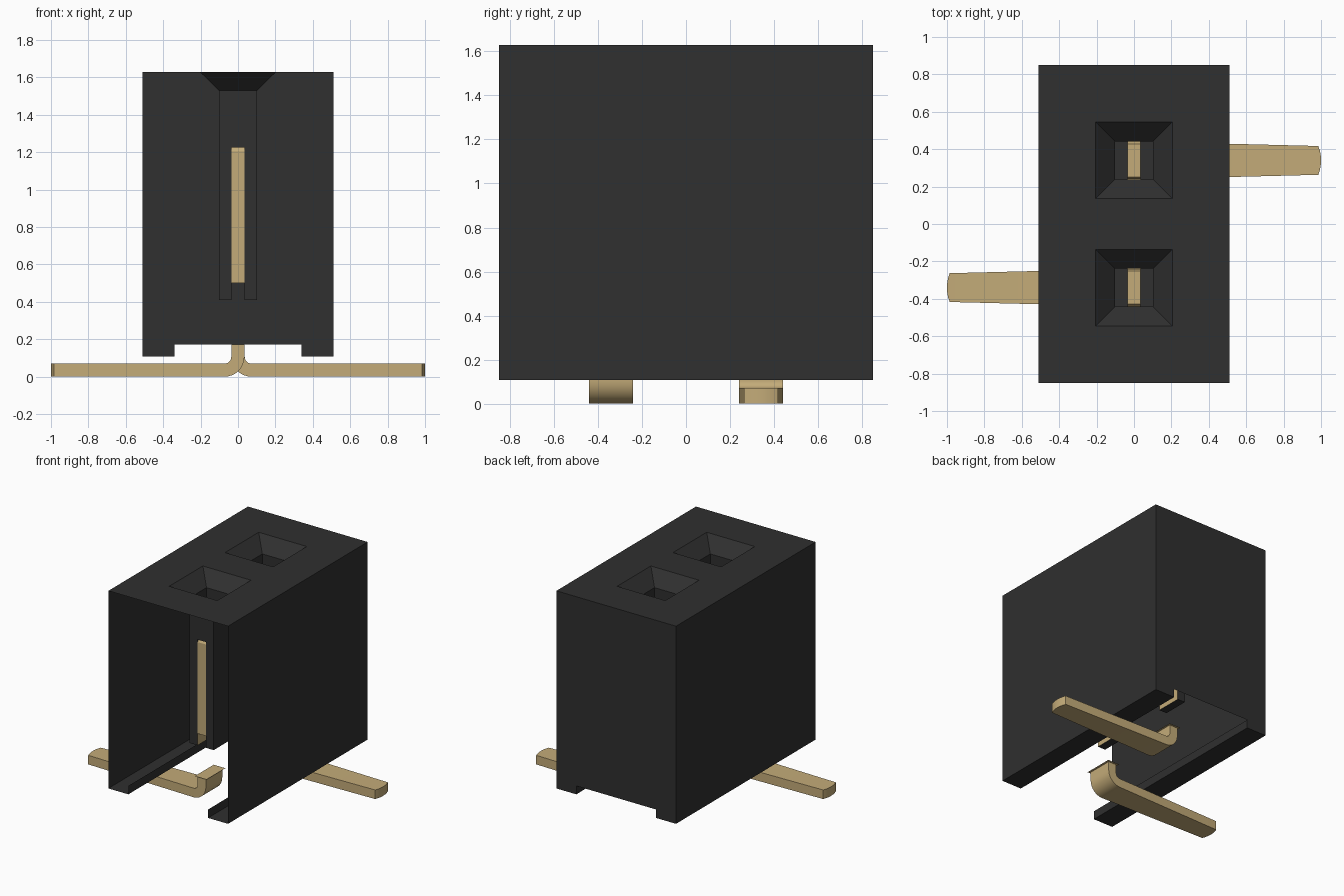
import bpy, bmesh, math
from mathutils import Matrix

if "Cube" in bpy.data.objects:
    bpy.data.objects.remove(bpy.data.objects["Cube"], do_unlink=True)


def material(name, color):
    m = bpy.data.materials.new(name)
    m.use_nodes = True
    m.diffuse_color = (*color, 1)
    bsdf = next(n for n in m.node_tree.nodes if n.type == 'BSDF_PRINCIPLED')
    bsdf.inputs["Base Color"].default_value = (*color, 1)
    bsdf.inputs["Roughness"].default_value = 0.6
    return m


BLACK = material("black plastic", (0.029, 0.029, 0.029))
GOLD = material("gold metal", (0.55, 0.41, 0.19))


def face(bm, *points):
    bm.faces.new([bm.verts.new(p) for p in points])


def wall_x(bm, x, y0, y1, z0, z1):
    face(bm, (x, y0, z0), (x, y1, z0), (x, y1, z1), (x, y0, z1))


def wall_y(bm, y, x0, x1, z0, z1):
    face(bm, (x0, y, z0), (x1, y, z0), (x1, y, z1), (x0, y, z1))


def floor(bm, z, x0, x1, y0, y1):
    face(bm, (x0, y0, z), (x1, y0, z), (x1, y1, z), (x0, y1, z))


def finish(name, bm, mat, spin=0, smooth=False):
    bm.transform(Matrix.Rotation(spin, 4, 'Z'))
    bmesh.ops.remove_doubles(bm, verts=bm.verts, dist=0.0005)
    bmesh.ops.recalc_face_normals(bm, faces=bm.faces)
    mesh = bpy.data.meshes.new(name)
    bm.to_mesh(mesh)
    bm.free()
    mesh.materials.append(mat)
    ob = bpy.data.objects.new(name, mesh)
    bpy.context.collection.objects.link(ob)
    if smooth:
        bpy.ops.object.select_all(action='DESELECT')
        ob.select_set(True)
        bpy.context.view_layer.objects.active = ob
        bpy.ops.object.shade_smooth_by_angle(angle=math.radians(30))


# Main dimensions
W, D, BASE, TOP = 0.51, 0.85, 0.107, 1.63
FOOT, RECESS = 0.34, 0.172
PITCH, MOUTH, BORE = 0.34, 0.205, 0.102
THROAT, BORE_END = 1.53, 0.41
PIN, PIN_D, PIN_TOP = 0.036, 0.1, 1.225

# Housing shell: top with two openings, sides, back and feet, open at the front
bm = bmesh.new()
xs = [-W, -MOUTH, MOUTH, W]
ys = [-D, -PITCH - MOUTH, -PITCH + MOUTH, PITCH - MOUTH, PITCH + MOUTH, D]
for i in range(3):
    for j in range(5):
        if not (i == 1 and j in (1, 3)):
            floor(bm, TOP, xs[i], xs[i + 1], ys[j], ys[j + 1])
for s in (-1, 1):
    wall_x(bm, s * W, -D, D, BASE, TOP)
    wall_x(bm, s * FOOT, -D, D, BASE, RECESS)
    floor(bm, BASE, *sorted((s * FOOT, s * W)), -D, D)
    wall_y(bm, D, *sorted((s * FOOT, s * W)), BASE, RECESS)
wall_y(bm, D, -W, W, RECESS, TOP)
finish("housing", bm, BLACK)

for label, spin in (("back", 0), ("front", math.pi)):
    # Socket: tapered mouth and straight bore, slotted around the pin
    bm = bmesh.new()
    corners = [(-1, -1), (1, -1), (1, 1), (-1, 1)]
    for k in range(4):
        a, b = corners[k], corners[(k + 1) % 4]
        face(bm, *[(c[0] * r, PITCH + c[1] * r, z) for c, r, z in (
            (a, MOUTH, TOP), (b, MOUTH, TOP), (b, BORE, THROAT), (a, BORE, THROAT))])
    y0, y1 = PITCH - BORE, PITCH + BORE
    for s in (-1, 1):
        wall_x(bm, s * BORE, y0, y1, BORE_END, THROAT)
        strip = sorted((s * PIN, s * BORE))
        floor(bm, BORE_END, *strip, y0, y1)
        for y in (y0, y1):
            wall_y(bm, y, *strip, BORE_END, THROAT)
    for y in (y0, y1):
        wall_y(bm, y, -PIN, PIN, PIN_TOP, THROAT)
    finish(label + "_socket", bm, BLACK, spin)

    # Contact blade with bevelled tip, open at its lower end
    bm = bmesh.new()
    p0, p1 = PITCH - PIN_D, PITCH + PIN_D
    shoulder, tip = PIN_TOP - 0.02, 0.012
    for s in (-1, 1):
        x = s * PIN
        wall_x(bm, x, p0, p1, BORE_END, shoulder)
        face(bm, (x, p0, shoulder), (x, p1, shoulder),
             (x, p1 - tip, PIN_TOP), (x, p0 + tip, PIN_TOP))
    for y, inner in ((p0, p0 + tip), (p1, p1 - tip)):
        wall_y(bm, y, -PIN, PIN, 0.5, shoulder)
        face(bm, (-PIN, y, shoulder), (PIN, y, shoulder),
             (PIN, inner, PIN_TOP), (-PIN, inner, PIN_TOP))
    floor(bm, PIN_TOP, -PIN, PIN, p0 + tip, p1 - tip)
    finish(label + "_contact", bm, GOLD, spin)

    # Bent solder lead: sections (outer x, z, inner x, z, half width)
    bm = bmesh.new()
    r_in, r_out = 0.035, 0.105
    cx, cz = PIN + r_in, r_out
    sections = [(cx - r_out, RECESS, cx - r_in, RECESS, PIN_D)]
    for k in range(9):
        a = math.pi + k * math.pi / 16
        c, s = math.cos(a), math.sin(a)
        sections.append((cx + r_out * c, cz + r_out * s,
                         cx + r_in * c, cz + r_in * s, PIN_D))
    for x, h in ((0.985, 0.077), (0.993, 0.055), (0.998, 0.03), (1.0, 0.012)):
        sections.append((x, 0, x, r_out - r_in, h))
    rings = [[bm.verts.new(p) for p in (
        (ox, PITCH - h, oz), (ox, PITCH + h, oz),
        (ix, PITCH + h, iz), (ix, PITCH - h, iz))]
        for ox, oz, ix, iz, h in sections]
    for r, q in zip(rings, rings[1:]):
        for k in range(4):
            n = (k + 1) % 4
            bm.faces.new((r[k], r[n], q[n], q[k]))
    bm.faces.new(rings[0])
    bm.faces.new(rings[-1])
    finish(label + "_lead", bm, GOLD, spin, smooth=True)

    # Thin collar where the lead enters the housing
    bm = bmesh.new()
    floor(bm, RECESS + 0.002, -0.05, 0.05, PITCH - 0.115, PITCH + 0.115)
    finish(label + "_collar", bm, GOLD, spin)
